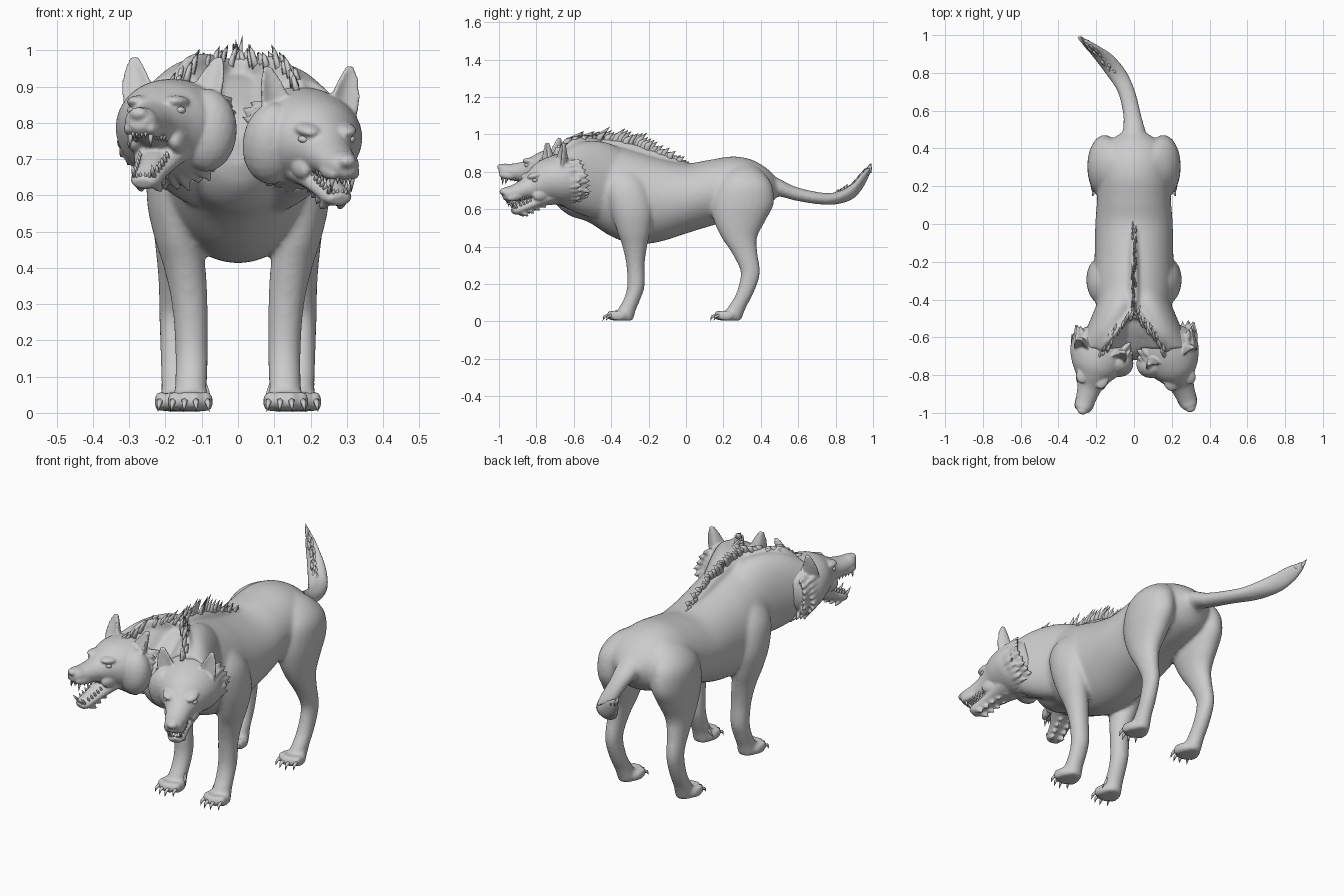
import bpy, bmesh, random
from math import sin, cos, pi, radians
from mathutils import Vector, Matrix

random.seed(4)


def loft(bm, secs, axis='Y', n=24, sub=5, cup=0.0, mat=None, flip=1):
    """Closed tube through sections (x, y, z, a, b); rings are flat across the axis."""
    pts = [Vector(s) for s in secs]
    P = [pts[0]] + pts + [pts[-1]]
    path = []
    for i in range(1, len(P) - 2):
        p0, p1, p2, p3 = P[i - 1:i + 3]
        for k in range(sub):
            t = k / sub
            path.append(0.5 * (2 * p1 + (p2 - p0) * t + (2 * p0 - 5 * p1 + 4 * p2 - p3) * t * t
                               + (3 * p1 - p0 - 3 * p2 + p3) * t ** 3))
    path.append(pts[-1])
    rings = []
    for x, y, z, a, b in path:
        ring = []
        for i in range(n):
            c, s = cos(2 * pi * i / n), sin(2 * pi * i / n)
            if axis == 'Y':
                v = Vector((x + a * c, y, z + b * s))
            else:
                v = Vector((x + a * c, y + b * s - cup * c * c * a / 0.045, z))
            v.x *= flip
            ring.append(bm.verts.new(mat @ v if mat else v))
        rings.append(ring)
    for r, q in zip(rings, rings[1:]):
        for i in range(n):
            bm.faces.new((r[i], r[(i + 1) % n], q[(i + 1) % n], q[i]))
    bm.faces.new(rings[0])
    bm.faces.new(rings[-1])


def blob(bm, loc, size, mat=None):
    m = Matrix.Translation(loc) @ Matrix.Diagonal((*size, 1))
    bmesh.ops.create_icosphere(bm, subdivisions=3, radius=1, matrix=mat @ m if mat else m)


def spike(bm, base, tip, r, flat=1.0, bend=(0, 0, 0), mat=None):
    """Tapered, slightly bent lock, claw or tooth."""
    base, tip = Vector(base), Vector(tip)
    d = (tip - base).normalized()
    u = d.cross(Vector((1, 0.01, 0))).normalized()
    w = d.cross(u) * flat
    M = mat or Matrix()
    rings = []
    for t, k in ((0, 1), (0.5, 0.7)):
        c = base.lerp(tip, t) + Vector(bend) * (4 * t * (1 - t))
        rings.append([bm.verts.new(M @ (c + (u * cos(a) + w * sin(a)) * r * k))
                      for a in (2 * pi * i / 6 for i in range(6))])
    top = bm.verts.new(M @ tip)
    bm.faces.new(rings[0])
    for i in range(6):
        j = (i + 1) % 6
        bm.faces.new((rings[0][i], rings[0][j], rings[1][j], rings[1][i]))
        bm.faces.new((rings[1][i], rings[1][j], top))


def finish(bm, name, voxel=0, smooth=4):
    bmesh.ops.recalc_face_normals(bm, faces=bm.faces)
    for f in bm.faces:
        f.smooth = True
    me = bpy.data.meshes.new(name)
    bm.to_mesh(me)
    bm.free()
    ob = bpy.data.objects.new(name, me)
    bpy.context.collection.objects.link(ob)
    if voxel:
        r = ob.modifiers.new("fuse", 'REMESH')
        r.mode, r.voxel_size, r.use_smooth_shade = 'VOXEL', voxel, True
        s = ob.modifiers.new("soften", 'SMOOTH')
        s.factor, s.iterations = 0.5, smooth
    return ob


def along(path, t):
    f = t * (len(path) - 1)
    i = min(int(f), len(path) - 2)
    return Vector(path[i]).lerp(Vector(path[i + 1]), f - i)


# Torso, tail, back crest
body = bmesh.new()
loft(body, [(0, -.72, .72, .03, .04), (0, -.69, .72, .08, .10), (0, -.62, .72, .14, .155),
            (0, -.52, .73, .18, .20), (0, -.40, .70, .204, .245), (0, -.28, .665, .212, .25),
            (0, -.15, .65, .208, .226), (0, 0, .658, .205, .188), (0, .12, .685, .196, .178),
            (0, .25, .712, .19, .17), (0, .35, .715, .18, .15), (0, .43, .71, .14, .11),
            (0, .48, .715, .07, .055)], n=48, sub=8)
loft(body, [(0, .42, .73, .07, .07), (0, .50, .715, .059, .048), (-.01, .58, .685, .048, .038),
            (-.04, .70, .66, .048, .033), (-.095, .80, .658, .06, .033), (-.165, .89, .695, .058, .042),
            (-.23, .945, .755, .04, .044), (-.28, .985, .81, .016, .022)])
loft(body, [(0, .02, .83, .012, .015), (0, -.2, .88, .025, .045), (0, -.35, .92, .03, .045),
            (0, -.5, .94, .03, .04)])

# Necks
for sx, dz in ((1, 0), (-1, .015)):
    loft(body, [(.03, -.30, .72, .12, .18), (.075, -.43, .75 + dz, .125, .208),
                (.13, -.56, .765 + dz, .125, .195), (.17, -.66, .765 + dz, .135, .15)], flip=sx, n=40, sub=8)
    loft(body, [(.0, -.44, .94, .02, .03), (.065, -.53, .955, .024, .035),
                (.13, -.61, .94 + dz, .024, .035), (.175, -.68, .89 + dz, .015, .02)], flip=sx)

# Legs and paws
claws = bmesh.new()
for sx in (1, -1):
    loft(body, [(.12, -.33, .83, .02, .03), (.14, -.325, .79, .055, .075), (.168, -.315, .71, .074, .112),
                (.18, -.29, .59, .072, .11), (.167, -.28, .48, .063, .088), (.147, -.274, .40, .058, .066),
                (.133, -.27, .30, .050, .049), (.128, -.268, .19, .046, .047), (.128, -.288, .12, .045, .045),
                (.13, -.315, .065, .045, .049), (.13, -.328, .025, .048, .05), (.13, -.328, .004, .045, .046)],
         'Z', flip=sx)
    loft(body, [(.08, .31, .845, .03, .04), (.115, .31, .80, .075, .10), (.148, .31, .73, .092, .15),
                (.156, .302, .63, .091, .168), (.16, .287, .54, .078, .139), (.167, .285, .45, .060, .096),
                (.174, .312, .37, .046, .070), (.178, .342, .28, .039, .054), (.178, .338, .22, .038, .050),
                (.175, .31, .14, .039, .046), (.172, .275, .08, .04, .049), (.168, .25, .028, .044, .053),
                (.168, .248, .004, .04, .046)], 'Z', flip=sx)
    for px, py in ((.132, -.37), (.168, .205)):
        for k, o in enumerate((-.046, -.015, .015, .046)):
            fw = -.012 if k in (1, 2) else .006
            x = sx * px + o
            blob(body, (x, py + fw, .03), (.018, .048, .028))
            blob(body, (x, py + fw - .02, .040), (.017, .02, .023))
            spike(claws, (x, py + fw - .03, .034), (x + o * .15, py + fw - .064, .002), .010,
                  bend=(0, -.008, .007))
    # dewclaws
    spike(claws, (sx * .098, -.31, .085), (sx * .072, -.335, .025), .011)
finish(body, "body", .009, 12)
finish(claws, "claws")

# Mane and tail tuft
mane = bmesh.new()
back = [(0, .0, .83), (0, -.15, .88), (0, -.3, .93), (0, -.47, .95)]
for i in range(26):
    p = along(back, i / 25) + Vector((random.uniform(-.008, .008), 0, 0))
    h = (.03 + .05 * min(1, i / 15)) * random.uniform(.75, 1.2)
    spike(mane, p, p + Vector((random.uniform(-.01, .01), h * .7, h)), .022, .4, (0, -.012, .006))
for sx in (1, -1):
    crest = [(0, -.47, .95), (sx * .065, -.53, .955), (sx * .13, -.61, .945), (sx * .175, -.70, .885)]
    for i in range(20):
        p = along(crest, i / 19) + Vector((random.uniform(-.015, .015), random.uniform(-.01, .01), 0))
        h = random.uniform(.04, .07)
        spike(mane, p, p + Vector((-sx * h * .3, h * .7, h)), .023, .45, (0, -.012, .006))
finish(mane, "mane")
tuft = bmesh.new()
tail = [(-.1, .80, .665), (-.165, .88, .705), (-.225, .935, .765), (-.272, .975, .80)]
for i in range(16):
    p = along(tail, i / 15) + Vector((random.uniform(-.015, .015), 0, 0))
    spike(tuft, p, p + Vector((-.025, .015, random.uniform(.035, .05))), .017, .6)
finish(tuft, "tail_tuft")


# Heads
def build_head(name, loc, yaw, pitch, gape):
    M = Matrix.Translation(loc) @ Matrix.Rotation(radians(yaw), 4, 'Z') @ Matrix.Rotation(radians(pitch), 4, 'X')
    J = M @ Matrix.Translation((0, -.10, -.055)) @ Matrix.Rotation(radians(gape), 4, 'X')
    inner = -1 if loc[0] > 0 else 1
    h, teeth, eyes = (bmesh.new() for _ in range(3))
    loft(h, [(0, .10, 0, .11, .12), (0, .04, -.008, .155, .138), (0, -.03, -.004, .158, .136),
             (0, -.10, .008, .128, .112), (0, -.155, .008, .09, .083), (0, -.21, 0, .064, .057),
             (0, -.28, -.003, .051, .043), (0, -.32, 0, .043, .039), (0, -.34, .003, .027, .025)],
         n=36, mat=M)
    blob(h, (0, -.335, .02), (.026, .02, .018), M)
    # broad cheek where the two heads meet
    blob(h, (inner * .105, -.035, -.01), (.085, .075, .115), M)
    loft(h, [(0, .04, -.015, .10, .065), (0, -.04, -.010, .075, .042), (0, -.12, -.010, .052, .029),
             (0, -.19, -.005, .043, .026), (0, -.215, -.002, .026, .015)], mat=J)
    blob(h, (0, -.11, .016), (.026, .075, .012), J)
    for s in (1, -1):
        loft(h, [(.09, .0, .06, .046, .030), (.102, .008, .11, .043, .022), (.113, .016, .155, .031, .015),
                 (.122, .022, .195, .011, .009)], 'Z', cup=.03, mat=M, flip=s)
        blob(h, (s * .052, -.15, .062), (.036, .05, .018), M)
        blob(h, (s * .031, -.28, -.020), (.022, .055, .024), M)
        blob(h, (s * .060, -.15, -.045), (.025, .05, .035), M)
        blob(eyes, (s * .066, -.168, .038), (.018, .015, .011), M)
        # teeth: canines and side rows, upper then lower
        spike(teeth, (s * .029, -.310, -.02), (s * .03, -.314, -.076), .009, mat=M)
        spike(teeth, (s * .027, -.195, .01), (s * .029, -.203, .054), .008, mat=J)
        for k in range(5):
            spike(teeth, (s * (.035 + k * .002), -.285 + k * .02, -.025),
                  (s * (.035 + k * .002), -.285 + k * .02, -.054), .008, mat=M)
            spike(teeth, (s * (.031 + k * .002), -.17 + k * .02, .008),
                  (s * (.031 + k * .002), -.17 + k * .02, .034), .007, mat=J)
        for k in range(2):
            x = s * (.007 + k * .011)
            spike(teeth, (x, -.322, -.022), (x, -.325, -.05), .006, mat=M)
            spike(teeth, (x, -.202, .008), (x, -.206, .03), .006, mat=J)
        # cheek ruff swept back and chin fringe, fused with the head
        for row in range(2):
            for k in range(12):
                a = radians(-90 + k * 11 + row * 5)
                q = 1 + random.uniform(.04, .22)
                y = -.035 + row * .05
                spike(h, (s * .125 * cos(a), y, .105 * sin(a)),
                      (s * .156 * q * cos(a), y + .085, .142 * q * sin(a) - .014), .032, .8, mat=M)
        for k in range(5):
            y = -.18 + k * .036
            spike(h, (s * .02, y, -.014), (s * .03, y + .03, -.068), .02, mat=J)
    finish(h, name + "_head", .006, 3)
    finish(teeth, name + "_teeth")
    finish(eyes, name + "_eyes")


build_head("snarling", (.183, -.67, .762), 21, 15, 11)
build_head("roaring", (-.177, -.67, .788), -17, -3, 32)
